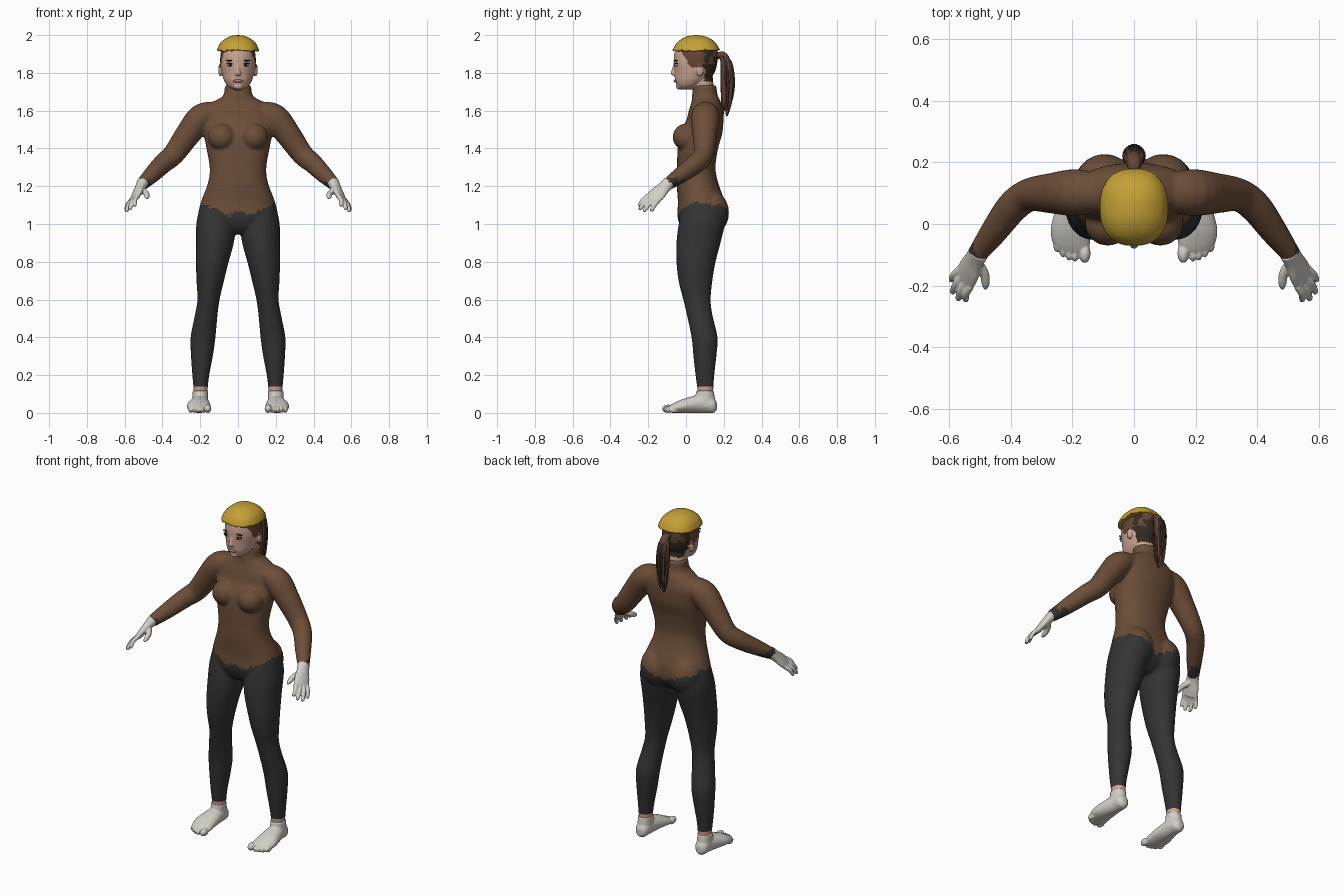
import bpy, bmesh, math, random
from mathutils import Vector, Matrix, noise

random.seed(4)
if "Cube" in bpy.data.objects:
    bpy.data.objects.remove(bpy.data.objects["Cube"])


def material(name, r, g, b):
    m = bpy.data.materials.new(name)
    m.use_nodes = True
    m.diffuse_color = (r, g, b, 1)
    bsdf = m.node_tree.nodes["Principled BSDF"]
    bsdf.inputs["Base Color"].default_value = (r, g, b, 1)
    bsdf.inputs["Roughness"].default_value = 0.8
    return m


SHIRT = material("brown shirt", .15, .076, .04)
LEGGINGS = material("charcoal leggings", .034, .034, .035)
LIGHT = material("off white", .64, .62, .56)
SKIN = material("skin", .60, .38, .29)
CAP = material("yellow cap", .55, .35, .035)
HAIR = material("brown hair", .13, .058, .034)
DARK_HAIR = material("dark hair", .035, .023, .016)
LIPS = material("lips", .42, .2, .16)
BLACK = material("eye black", .015, .012, .01)


def spline(rows, steps):
    """Smoothly interpolate rows of numbers."""
    rows = [Vector(r) for r in rows]
    out = []
    for i in range(len(rows) - 1):
        p, q = rows[i], rows[i + 1]
        before = rows[max(i - 1, 0)]
        after = rows[min(i + 2, len(rows) - 1)]
        for k in range(steps):
            t = k / steps
            out.append(p * (2 * t**3 - 3 * t**2 + 1) + q * (3 * t**2 - 2 * t**3)
                       + (q - before) * ((t**3 - 2 * t**2 + t) / 2)
                       + (after - p) * ((t**3 - t**2) / 2))
    return out + [rows[-1]]


def loft(bm, rows, axis=None, across=(1, 0, 0), side=1, n=24, steps=4, power=2):
    """Skin elliptical rings; each row is x, y, z, half width, half depth."""
    pts = spline(rows, steps)
    rings = []
    for i, p in enumerate(pts):
        t = Vector(axis) if axis else (pts[min(i + 1, len(pts) - 1)].to_3d()
                                       - pts[max(i - 1, 0)].to_3d())
        t.normalize()
        v = t.cross(Vector(across)).normalized()
        u = v.cross(t)
        ring = []
        for k in range(n):
            c, s = (f(2 * math.pi * k / n) for f in (math.cos, math.sin))
            c, s = (math.copysign(abs(w) ** (2 / power), w) for w in (c, s))
            co = p.to_3d() + u * c * max(p[3], .001) + v * s * max(p[4], .001)
            ring.append(bm.verts.new((co.x * side, co.y, co.z)))
        rings.append(ring)
    for a, b in zip(rings, rings[1:]):
        for k in range(n):
            bm.faces.new((a[k], a[(k + 1) % n], b[(k + 1) % n], b[k]))
    bm.faces.new(rings[0])
    bm.faces.new(rings[-1])


def ball(bm, loc, size):
    bmesh.ops.create_uvsphere(bm, u_segments=20, v_segments=12, radius=1,
                              matrix=Matrix.LocRotScale(Vector(loc), None, Vector(size)))


def finish(name, bm, mats, rule=None, voxel=0, smooth=3):
    """Make an object, optionally fuse its volumes, and colour faces by rule."""
    bmesh.ops.recalc_face_normals(bm, faces=bm.faces)
    mesh = bpy.data.meshes.new(name)
    bm.to_mesh(mesh)
    bm.free()
    ob = bpy.data.objects.new(name, mesh)
    bpy.context.collection.objects.link(ob)
    if voxel:
        mod = ob.modifiers.new("fuse", 'REMESH')
        mod.mode, mod.voxel_size = 'VOXEL', voxel
        mod = ob.modifiers.new("soften", 'SMOOTH')
        mod.factor, mod.iterations = .5, smooth
        graph = bpy.context.evaluated_depsgraph_get()
        fused = bpy.data.meshes.new_from_object(ob.evaluated_get(graph))
        ob.modifiers.clear()
        ob.data = fused
    ob.data.materials.clear()
    for m in mats:
        ob.data.materials.append(m)
    for f in ob.data.polygons:
        f.use_smooth = True
        f.material_index = rule(f.center) if rule else 0
    return ob


UP = (0, 0, 1)
SIDES = (("left", 1), ("right", -1))

# Body: torso, bust, hips, arms and legs fused together
body = bmesh.new()
torso = [(1.735, .1, .07, .06), (1.68, .1, .078, .068), (1.65, .106, .125, .076),
         (1.6, .105, .185, .09), (1.55, .1, .19, .098), (1.48, .08, .182, .112),
         (1.4, .063, .167, .107), (1.3, .054, .15, .102), (1.22, .06, .158, .11),
         (1.12, .08, .195, .123), (1.04, .08, .21, .125), (.98, .075, .18, .1), (.945, .07, .1, .06)]
loft(body, [(0, y, z, a, b) for z, y, a, b in torso], UP, n=40, power=2.2)
leg = [(.115, .09, 1.08, .09, .11), (.116, .083, 1, .105, .122), (.122, .066, .9, .1, .117),
       (.136, .053, .8, .087, .104), (.147, .05, .7, .073, .09), (.156, .058, .6, .059, .073),
       (.168, .072, .52, .06, .068), (.185, .098, .4, .066, .069), (.191, .1, .3, .058, .061),
       (.197, .1, .2, .045, .05), (.198, .102, .13, .038, .043), (.198, .102, .08, .037, .042)]
arm = [(.1, .105, 1.6, .06, .05), (.19, .102, 1.565, .076, .074), (.265, .1, 1.475, .066, .067),
       (.34, .094, 1.37, .054, .058), (.395, .055, 1.322, .052, .053),
       (.455, -.025, 1.262, .044, .045), (.512, -.102, 1.207, .031, .033)]
for _, s in SIDES:
    loft(body, leg, UP, side=s)
    loft(body, arm, across=(0, 1, 0), side=s)
    ball(body, (s * .085, .002, 1.46), (.075, .073, .072))
    ball(body, (s * .095, .128, 1.06), (.1, .1, .12))


def body_colour(c):
    if c.z < .138:
        return 2
    hem = 1.025 + .42 * abs(c.x)
    if abs(c.x) < .04 and c.y < .09:
        hem = 1.06
    hem += .022 * noise.noise(c * 45)
    return 1 if c.z < hem else 0


finish("body_suit", body, [SHIRT, LEGGINGS, SKIN], body_colour, .008, 4)

# Gloved hands
palm = [(.503, -.09, 1.22, .034, .032), (.52, -.12, 1.19, .037, .025),
        (.535, -.15, 1.16, .046, .021), (.55, -.18, 1.13, .046, .015)]
spread = Vector((.43, .86, -.28))
knuckle = Vector((.546, -.173, 1.138))
tips = [(.548, -.25, 1.095), (.573, -.248, 1.077), (.592, -.225, 1.065), (.595, -.185, 1.068)]
thumb = [(.515, -.12, 1.185, .018, .018), (.487, -.16, 1.163, .016, .016),
         (.482, -.195, 1.145, .013, .013), (.483, -.212, 1.136, .005, .005)]
for label, s in SIDES:
    hand = bmesh.new()
    loft(hand, palm, across=spread, side=s)
    loft(hand, thumb, across=spread, side=s, n=12)
    for i, tip in enumerate(tips):
        base = knuckle + spread * (i - 1.5) * .023
        tip = Vector(tip)
        bend = base.lerp(tip, .5) + Vector((.006, 0, .006))
        finger = [(*base, .013, .013), (*bend, .012, .012),
                  (*base.lerp(tip, .92), .01, .01), (*tip, .003, .003)]
        loft(hand, finger, across=spread, side=s, n=12)
    finish(label + "_glove", hand, [LIGHT], None, .004, 2)

# Feet with toes
sole = [(.2, .163, .035, .015, .02), (.2, .145, .042, .036, .042), (.2, .1, .05, .043, .05),
        (.204, .04, .045, .054, .045), (.208, -.02, .036, .063, .036),
        (.203, -.065, .026, .06, .026), (.198, -.09, .02, .048, .018)]
ankle = [(.2, .1, .03, .042, .058), (.2, .1, .07, .041, .054), (.199, .101, .118, .041, .046)]
for label, s in SIDES:
    foot = bmesh.new()
    loft(foot, sole, (0, -1, 0), side=s)
    loft(foot, ankle, UP, side=s)
    ball(foot, (s * .16, -.095, .022), (.019, .032, .022))
    for i in range(4):
        ball(foot, (s * (.191 + i * .02), -.096 + i * i * .0035, .018), (.0115, .027, .018))
    ob = finish(label + "_foot", foot, [LIGHT], None, .004, 2)
    for v in ob.data.vertices:
        v.co.z = max(v.co.z, 0)

# Head with neck, nose, ears and the scalp hair coloured by region
head = bmesh.new()
skull = [(1.712, .0, .028, .03), (1.73, .012, .055, .058), (1.76, .028, .074, .086),
         (1.8, .045, .086, .106), (1.85, .05, .094, .115), (1.9, .054, .092, .116),
         (1.94, .055, .078, .1), (1.97, .055, .04, .05)]
loft(head, [(0, y, z, a, b) for z, y, a, b in skull], UP, n=36)
loft(head, [(0, .095, 1.67, .06, .055), (0, .09, 1.73, .06, .056), (0, .08, 1.8, .06, .06)], UP)
loft(head, [(0, -.055, 1.85, .009, .01), (0, -.062, 1.82, .01, .012),
            (0, -.066, 1.797, .015, .015), (0, -.06, 1.785, .011, .01)], UP, n=16)
ball(head, (0, -.034, 1.728), (.026, .02, .016))
for _, s in SIDES:
    ball(head, (s * .093, .074, 1.815), (.012, .02, .034))


def head_colour(c):
    wobble = .012 * noise.noise(c * 50)
    top = c.z > 1.83 and c.y > -.02 + (1.91 - c.z) * .55 + wobble
    nape = c.z > 1.755 and c.y > .097 + wobble
    if not (top or nape):
        return 0
    dark = c.y > .09 and (c.z < 1.85 + wobble or noise.noise(c * 22) > .1)
    return 2 if dark else 1


finish("head", head, [SKIN, HAIR, DARK_HAIR], head_colour, .005, 2)

# Face details
lips = bmesh.new()
ball(lips, (0, -.054, 1.757), (.026, .012, .008))
finish("lips", lips, [LIPS])
for label, s in SIDES:
    for part, loc, size, mat in (
            ("eye", (.041, -.05, 1.842), (.017, .01, .008), LIGHT),
            ("iris", (.041, -.056, 1.842), (.009, .007, .0075), BLACK),
            ("upper_lash", (.042, -.05, 1.849), (.02, .011, .003), BLACK),
            ("eyebrow", (.043, -.052, 1.865), (.022, .008, .004), DARK_HAIR)):
        bm = bmesh.new()
        ball(bm, (loc[0] * s, loc[1], loc[2]), size)
        finish(label + "_" + part, bm, [mat])

# Shallow cap with a ragged rim
cap = bmesh.new()
dome = [(1.915, .112, .125), (1.935, .106, .118), (1.96, .092, .102),
        (1.982, .066, .074), (1.996, .034, .038), (2, .002, .002)]
loft(cap, [(0, .054, z, a, b) for z, a, b in dome], UP, n=56, power=2.4)
for v in cap.verts:
    if v.co.z < 1.918:
        v.co.z += random.uniform(-.004, .01) + .05 * max(v.co.y - .05, 0)
        v.co.x *= random.uniform(.96, 1)
finish("cap", cap, [CAP])

# Ponytail: a core and loose tapering strands in two shades
tail = bmesh.new()
locks = bmesh.new()
loft(tail, [(0, .155, 1.885, .016, .016), (0, .195, 1.895, .022, .018), (0, .216, 1.85, .026, .024),
            (0, .222, 1.75, .028, .03), (0, .22, 1.66, .02, .022), (0, .215, 1.57, .003, .003)],
     across=(1, 0, 0), n=16)
for i in range(22):
    a = 2 * math.pi * i / 22
    dx, dy = math.cos(a), math.sin(a)
    end = random.uniform(1.57, 1.7)
    strand = [(dx * .008, .175 + dy * .006, 1.895, .008, .008),
              (dx * .024, .212 + dy * .022, 1.86, .009, .009),
              (dx * .03, .221 + dy * .031, 1.76, .009, .009),
              (dx * .022, .219 + dy * .026, end + .05, .007, .007),
              (dx * .012, .217 + dy * .016, end, .001, .001)]
    loft(locks if i % 3 == 0 or 3 < i < 8 else tail, strand, n=6, steps=3)
finish("ponytail", tail, [HAIR])
finish("ponytail_dark_strands", locks, [DARK_HAIR])
